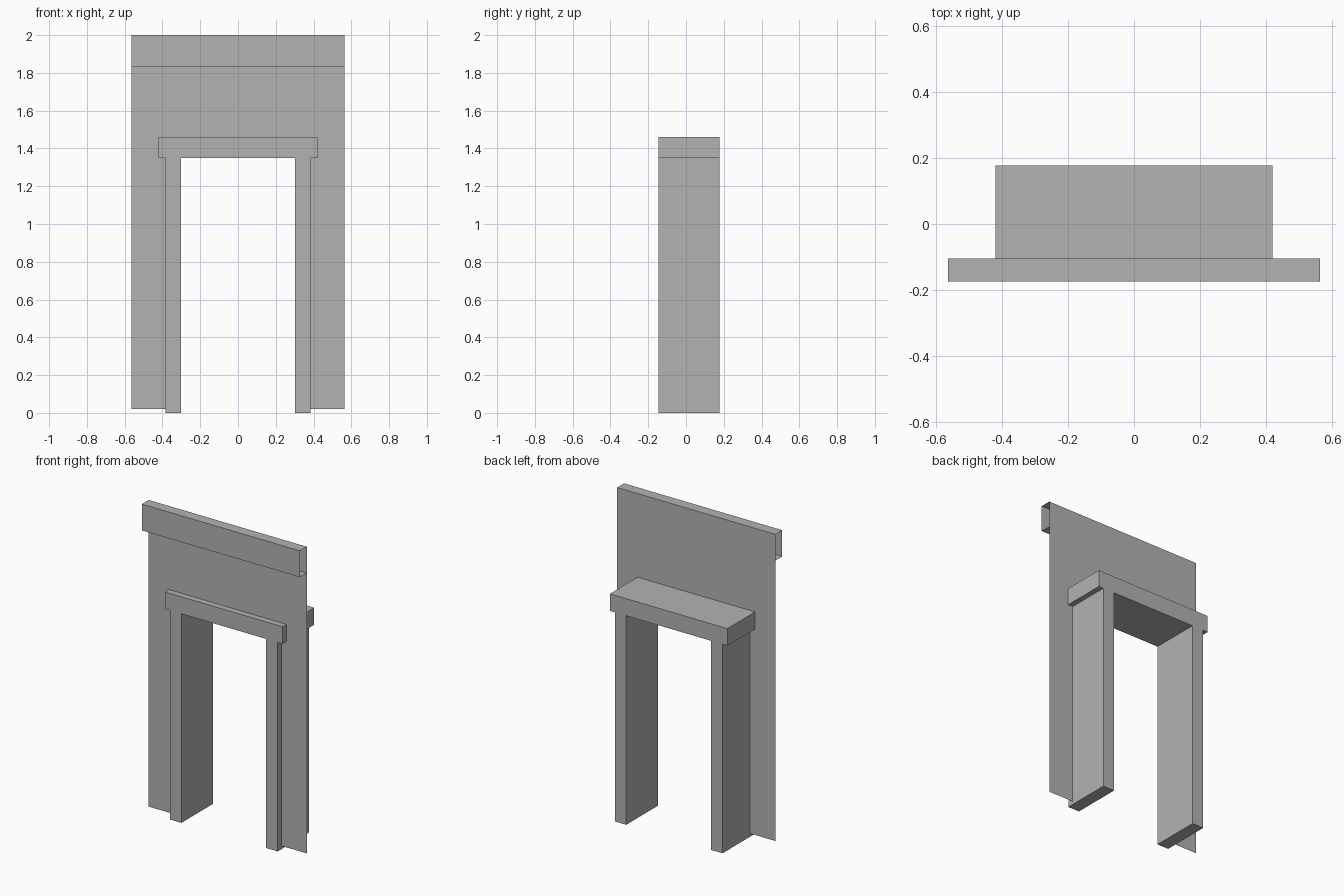
import bpy
import bmesh

cube = bpy.data.objects.get("Cube")
if cube:
    bpy.data.objects.remove(cube, do_unlink=True)

# Single plain grey for all parts
grey = bpy.data.materials.new("plain_grey")
grey.use_nodes = True
colour = (0.45, 0.45, 0.45, 1)
grey.diffuse_color = colour
grey.node_tree.nodes["Principled BSDF"].inputs["Base Color"].default_value = colour


def finish(name, bm):
    mesh = bpy.data.meshes.new(name)
    bm.to_mesh(mesh)
    bm.free()
    mesh.materials.append(grey)
    obj = bpy.data.objects.new(name, mesh)
    bpy.context.collection.objects.link(obj)
    return obj


def mirrored_outline(half):
    """Complete a closed x-z outline from its +x half."""
    return half + [(-x, z) for x, z in reversed(half)]


def flat_panel(bm, outline, y):
    return bm.faces.new([bm.verts.new((x, y, z)) for x, z in outline])


HALF_WIDTH = 0.565
WALL_Y, TRIM_Y = -0.105, -0.175
FRAME_FRONT, FRAME_BACK = -0.145, 0.177

# Thin wall sheet, with its opening edge buried inside the door frame
bm = bmesh.new()
flat_panel(bm, mirrored_outline(
    [(0.345, 1.4), (0.345, 0.02), (HALF_WIDTH, 0.02), (HALF_WIDTH, 2.0)]), WALL_Y)
bmesh.ops.recalc_face_normals(bm, faces=bm.faces)
bm.faces.ensure_lookup_table()
if bm.faces[0].normal.y > 0:
    bm.faces[0].normal_flip()
finish("wall_panel", bm)

# Solid door frame: two legs and an overhanging header in one profile
bm = bmesh.new()
face = flat_panel(bm, mirrored_outline(
    [(0.303, 1.35), (0.303, 0), (0.385, 0), (0.385, 1.35),
     (0.42, 1.35), (0.42, 1.46)]), FRAME_FRONT)
new = bmesh.ops.extrude_face_region(bm, geom=[face], use_keep_orig=True)["geom"]
bmesh.ops.translate(bm, vec=(0, FRAME_BACK - FRAME_FRONT, 0),
                    verts=[v for v in new if isinstance(v, bmesh.types.BMVert)])
bmesh.ops.recalc_face_normals(bm, faces=bm.faces)
finish("door_frame", bm)

# Top trim: a folded sheet with open ends
bm = bmesh.new()
profile = [(WALL_Y, 1.83), (TRIM_Y, 1.83), (TRIM_Y, 2.0), (WALL_Y, 2.0)]
rows = [[bm.verts.new((side * HALF_WIDTH, y, z)) for side in (-1, 1)]
        for y, z in profile]
for low, high in zip(rows, rows[1:]):
    bm.faces.new((low[0], low[1], high[1], high[0]))
finish("top_trim", bm)
